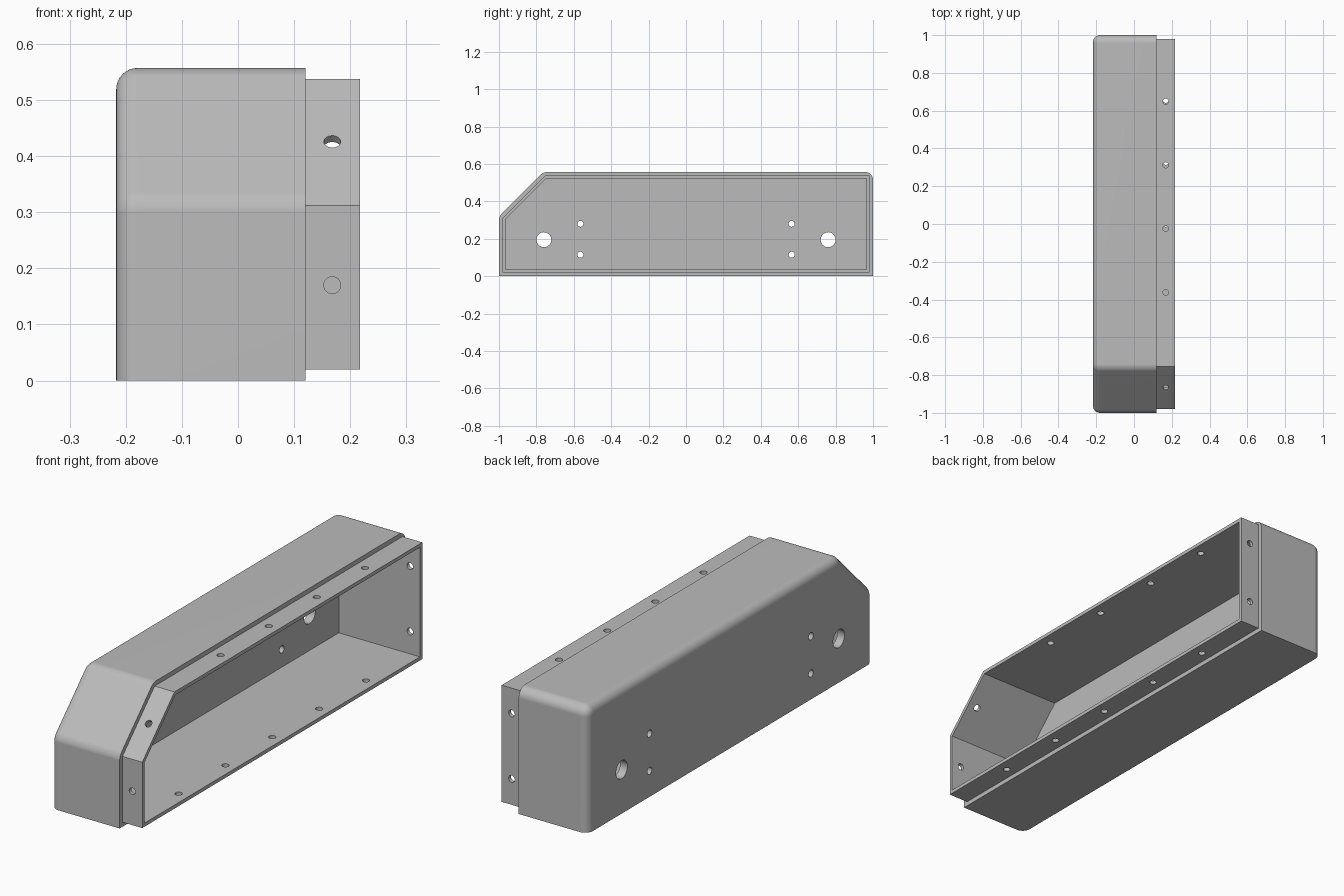
import bpy, bmesh, math
from mathutils import Vector

cube = bpy.data.objects.get("Cube")
if cube:
    bpy.data.objects.remove(cube, do_unlink=True)

BACK, STEP, RIM = -0.217, 0.12, 0.217    # x of back panel, shoulder and open rim
HEIGHT, CORNER, WALL = 0.557, 0.32, 0.036
LIP_X = 0.168                            # x of the screw holes

grey = bpy.data.materials.new("light grey")
grey.use_nodes = True
grey.diffuse_color = (0.5, 0.5, 0.5, 1)
grey.node_tree.nodes["Principled BSDF"].inputs["Base Color"].default_value = (0.5, 0.5, 0.5, 1)


def make_object(name, bm):
    bmesh.ops.recalc_face_normals(bm, faces=bm.faces)
    mesh = bpy.data.meshes.new(name)
    bm.to_mesh(mesh)
    bm.free()
    mesh.materials.append(grey)
    obj = bpy.data.objects.new(name, mesh)
    bpy.context.collection.objects.link(obj)
    return obj


def prism(inset, x0, x1):
    """Side profile with one cut-off corner, inset evenly and extruded along x."""
    slope = inset * math.tan(math.radians(22.5))
    end, top, bend = 1 - inset, HEIGHT - inset, CORNER - slope
    pts = [(-end, inset), (end, inset), (end, top), (-end + top - bend, top), (-end, bend)]
    bm = bmesh.new()
    face = bm.faces.new([bm.verts.new((x0, y, z)) for y, z in pts])
    ext = bmesh.ops.extrude_face_region(bm, geom=[face])
    moved = [v for v in ext["geom"] if isinstance(v, bmesh.types.BMVert)]
    bmesh.ops.translate(bm, verts=moved, vec=(x1 - x0, 0, 0))
    bmesh.ops.recalc_face_normals(bm, faces=bm.faces)
    return bm


def round_edges(bm, test, offset, segments):
    edges = [e for e in bm.edges if test(*[v.co for v in e.verts])]
    bmesh.ops.bevel(bm, geom=edges, offset=offset, offset_type='OFFSET', segments=segments,
                    profile=0.5, affect='EDGES', clamp_overlap=False)


def along_x(a, b):
    return abs(a.x - b.x) > 0.1 and a.z > 0.1


# Outer cover, rounded everywhere but at the base and the shoulder
bm = prism(0, BACK, STEP)
round_edges(bm, lambda a, b: along_x(a, b) and a.y > 0.9, 0.043, 8)
round_edges(bm, lambda a, b: along_x(a, b) and a.y < -0.7, 0.02, 5)
round_edges(bm, lambda a, b: max(a.x, b.x) < BACK + 0.001 and max(a.z, b.z) > 0.01, 0.038, 8)
body = make_object("enclosure", bm)

# Recessed lip and the hollow inside
lip = make_object("mounting_lip", prism(0.02, 0, RIM))
cavity = make_object("cavity_cutter", prism(WALL, BACK + WALL, RIM + 0.1))

# Drill holes: centre, direction, radius
X, Y, Z = Vector((1, 0, 0)), Vector((0, 1, 0)), Vector((0, 0, 1))
holes = []
for side in (-1, 1):
    holes.append(((BACK, side * 0.76, 0.195), X, 0.04))
    holes += [((BACK, side * 0.565, z), X, 0.016) for z in (0.115, 0.28)]
holes += [((LIP_X, -0.025 + i * 0.337, 0.53), Z, 0.015) for i in (-1, 0, 1, 2)]
holes += [((LIP_X, i * 0.328, 0.03), Z, 0.015) for i in range(-2, 3)]
holes += [((LIP_X, 0.97, z), Y, 0.015) for z in (0.135, 0.425)]
holes.append(((LIP_X, -0.97, 0.17), Y, 0.015))
holes.append(((LIP_X, -0.861, 0.421), Z - Y, 0.015))

bm = bmesh.new()
for centre, direction, radius in holes:
    ring = bmesh.ops.create_cone(bm, cap_ends=True, segments=32, radius1=radius,
                                 radius2=radius, depth=0.12)["verts"]
    turn = Z.rotation_difference(direction.normalized()).to_matrix()
    bmesh.ops.rotate(bm, verts=ring, matrix=turn)
    bmesh.ops.translate(bm, verts=ring, vec=centre)
drills = make_object("hole_cutters", bm)

# Combine the parts and bake the result
for tool, operation in ((lip, 'UNION'), (cavity, 'DIFFERENCE'), (drills, 'DIFFERENCE')):
    mod = body.modifiers.new(tool.name, 'BOOLEAN')
    mod.object, mod.operation, mod.solver = tool, operation, 'EXACT'
graph = bpy.context.evaluated_depsgraph_get()
baked = bpy.data.meshes.new_from_object(body.evaluated_get(graph))
body.modifiers.clear()
body.data = baked
baked.materials.clear()
baked.materials.append(grey)
for tool in (lip, cavity, drills):
    bpy.data.objects.remove(tool, do_unlink=True)

# Smooth rounds with crisp edges
bpy.ops.object.select_all(action='DESELECT')
body.select_set(True)
bpy.context.view_layer.objects.active = body
bpy.ops.object.shade_smooth_by_angle(angle=math.radians(30))
weighted = body.modifiers.new("even_shading", 'WEIGHTED_NORMAL')
weighted.keep_sharp = True
